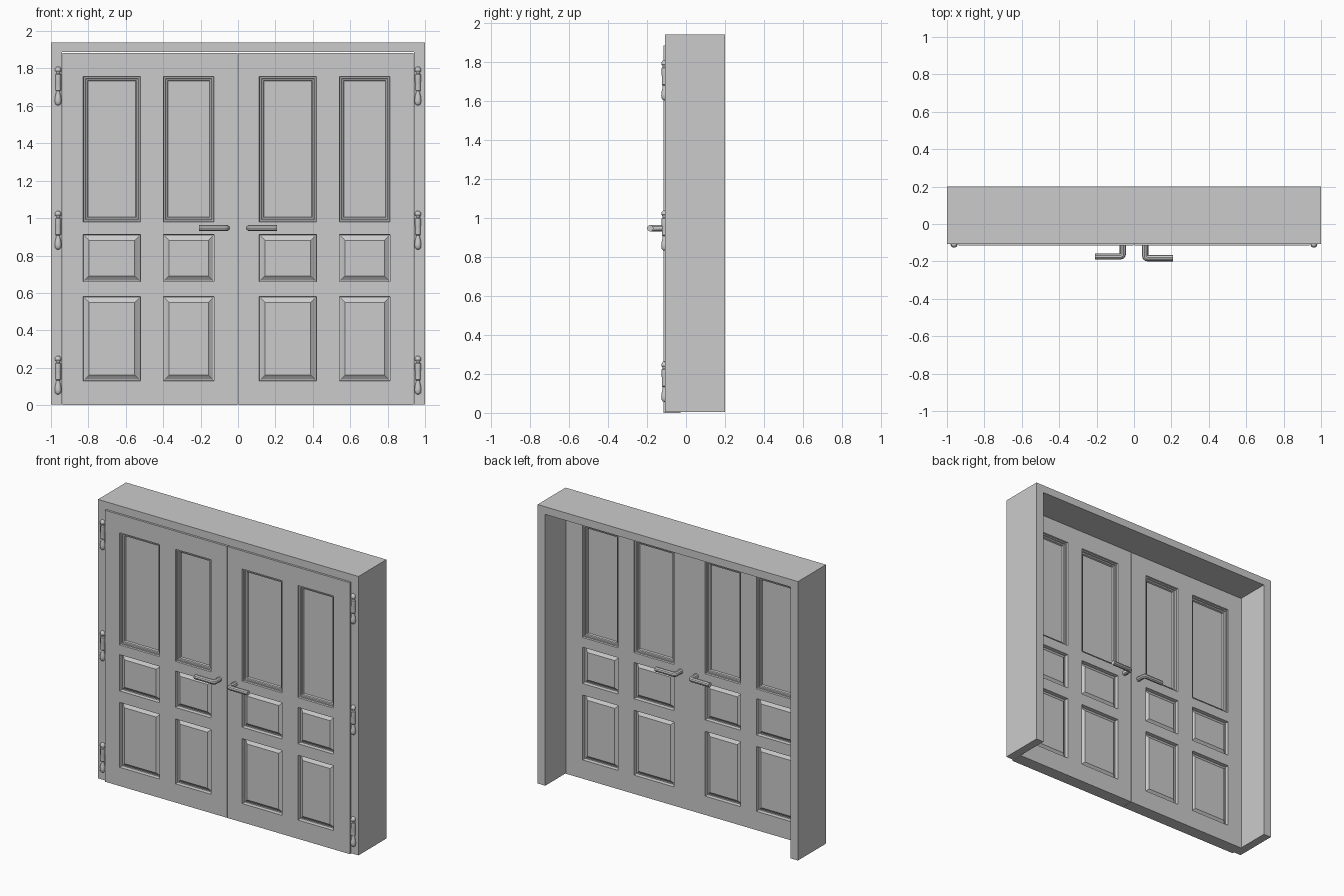
import bpy, bmesh
from math import cos, sin, pi

if "Cube" in bpy.data.objects:
    bpy.data.objects.remove(bpy.data.objects["Cube"])

FRONT, BACK = -0.116, -0.028      # door leaf faces
LEAF_W, LEAF_H = 0.938, 1.884


def to_object(bm, name, angle=0.5):
    bmesh.ops.remove_doubles(bm, verts=bm.verts, dist=0.0001)
    bmesh.ops.recalc_face_normals(bm, faces=bm.faces)
    mesh = bpy.data.meshes.new(name)
    bm.to_mesh(mesh)
    bm.free()
    ob = bpy.data.objects.new(name, mesh)
    bpy.context.collection.objects.link(ob)
    smooth(ob, angle)
    return ob


def smooth(ob, angle=0.5):
    bpy.ops.object.select_all(action='DESELECT')
    ob.select_set(True)
    bpy.context.view_layer.objects.active = ob
    bpy.ops.object.shade_smooth_by_angle(angle=angle)


# Frame: inverted U profile extruded through the wall depth
def make_frame():
    bm = bmesh.new()
    outline = [(-1, 0.004), (-1, 1.94), (1, 1.94), (1, 0.004),
               (0.941, 0.004), (0.941, 1.887), (-0.941, 1.887), (-0.941, 0.004)]
    face = bm.faces.new([bm.verts.new((x, -0.107, z)) for x, z in outline])
    out = bmesh.ops.extrude_face_region(bm, geom=[face])
    moved = [v for v in out['geom'] if isinstance(v, bmesh.types.BMVert)]
    bmesh.ops.translate(bm, verts=moved, vec=(0, 0.307, 0))
    to_object(bm, "door_frame")


# Panel profiles as (inset, depth) steps from the leaf face
GLAZED = [(0, 0), (0.003, 0.010), (0.011, 0.010), (0.014, 0.017),
          (0.022, 0.019), (0.026, 0.030)]
RAISED = [(0, 0), (0.002, 0.026), (0.007, 0.026), (0.015, 0.021),
          (0.031, 0.008), (0.034, 0.008)]


# Door leaf: grid with sunk or raised panels on both sides
def make_leaf(name, x0):
    xs = [0, 0.112, 0.418, 0.540, 0.812, LEAF_W]
    zs = [0, 0.13, 0.58, 0.66, 0.912, 0.98, 1.758, LEAF_H]
    bm = bmesh.new()

    def rect(x1, x2, z1, z2, y):
        return [bm.verts.new((x0 + x, y, z)) for x, z in
                ((x1, z1), (x2, z1), (x2, z2), (x1, z2))]

    for y, inward in ((FRONT, 1), (BACK, -1)):
        for i in range(5):
            for j in range(7):
                cell = (xs[i], xs[i + 1], zs[j], zs[j + 1])
                if i % 2 == 0 or j % 2 == 0:
                    bm.faces.new(rect(*cell, y))
                    continue
                prev = None
                for s, d in (GLAZED if j == 5 else RAISED):
                    ring = rect(cell[0] + s, cell[1] - s, cell[2] + s,
                                cell[3] - s, y + inward * d)
                    if prev:
                        for k in range(4):
                            m = (k + 1) % 4
                            bm.faces.new((prev[k], prev[m], ring[m], ring[k]))
                    prev = ring
                bm.faces.new(prev)
    bmesh.ops.remove_doubles(bm, verts=bm.verts, dist=0.0001)
    rim = [e for e in bm.edges if e.is_boundary]
    bmesh.ops.bridge_loops(bm, edges=rim)
    to_object(bm, name, 0.3)


# Lever handle: bent rod from the leaf out and along it
def make_lever(name, side, y_face, y_bar):
    curve = bpy.data.curves.new(name, 'CURVE')
    curve.dimensions = '3D'
    curve.bevel_depth = 0.0165
    curve.bevel_resolution = 3
    curve.use_fill_caps = True
    neck, r = 0.06, 0.012
    out = 1 if y_bar > y_face else -1
    pts = [(neck, y_face - out * 0.01)]
    for k in range(5):
        a = k / 4 * pi / 2
        pts.append((neck + r - r * cos(a), y_bar - out * (r - r * sin(a))))
    pts.append((0.208, y_bar))
    spline = curve.splines.new('POLY')
    spline.points.add(len(pts) - 1)
    for p, (x, y) in zip(spline.points, pts):
        p.co = (side * x, y, 0.947, 1)
    ob = bpy.data.objects.new(name, curve)
    bpy.context.collection.objects.link(ob)
    bpy.ops.object.select_all(action='DESELECT')
    ob.select_set(True)
    bpy.context.view_layer.objects.active = ob
    bpy.ops.object.convert(target='MESH')
    smooth(bpy.context.object)


# Hinge: turned pin with finials plus a small leaf plate
def make_hinge(name, x, z):
    profile = [(0, 0), (0.010, 0.002), (0.016, 0.010), (0.018, 0.025),
               (0.016, 0.045), (0.011, 0.065), (0.011, 0.076), (0.015, 0.080),
               (0.015, 0.125), (0.016, 0.130), (0.016, 0.165), (0.011, 0.170),
               (0.011, 0.176), (0.017, 0.184), (0.016, 0.196), (0.009, 0.205),
               (0, 0.207)]
    bm = bmesh.new()
    n = 16
    rings = [[bm.verts.new((x + r * cos(2 * pi * k / n),
                            -0.109 + r * sin(2 * pi * k / n), z + h))
              for k in range(n)] for r, h in profile[1:-1]]
    for a, b in zip(rings, rings[1:]):
        for k in range(n):
            m = (k + 1) % n
            bm.faces.new((a[k], a[m], b[m], b[k]))
    for ring, h in ((rings[0], 0), (rings[-1], 0.207)):
        tip = bm.verts.new((x, -0.109, z + h))
        for k in range(n):
            bm.faces.new((ring[k], ring[(k + 1) % n], tip))
    cube = bmesh.ops.create_cube(bm, size=1)['verts']
    bmesh.ops.scale(bm, verts=cube, vec=(0.020, 0.012, 0.110))
    bmesh.ops.translate(bm, verts=cube, vec=(x - 0.008, -0.109, z + 0.130))
    to_object(bm, name, 0.7)


make_frame()
make_leaf("left_leaf", -0.9395)
make_leaf("right_leaf", 0.0015)
for label, side, y_front in (("left", -1, -0.173), ("right", 1, -0.183)):
    make_lever(label + "_front_handle", side, FRONT, y_front)
    make_lever(label + "_back_handle", side, BACK, 0.034)
    for level, z in (("lower", 0.057), ("middle", 0.832), ("upper", 1.603)):
        make_hinge(f"{label}_{level}_hinge", side * 0.962, z)
